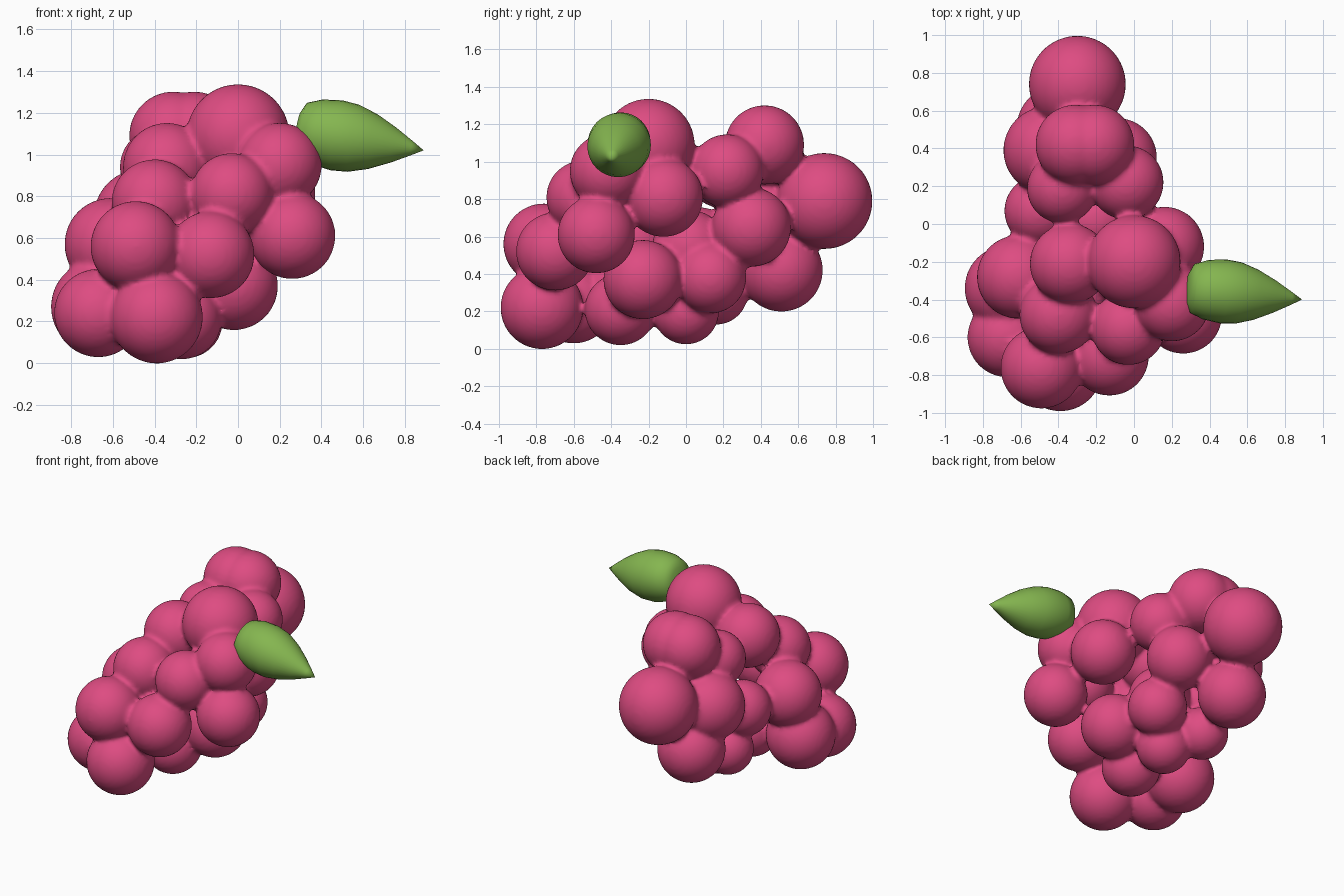
import bpy
import bmesh
import math
from mathutils import Matrix, Vector

default_cube = bpy.data.objects.get("Cube")
if default_cube:
    bpy.data.objects.remove(default_cube, do_unlink=True)


def make_material(name, colour):
    material = bpy.data.materials.new(name)
    material.use_nodes = True
    material.diffuse_color = colour
    shader = material.node_tree.nodes["Principled BSDF"]
    shader.inputs["Base Color"].default_value = colour
    shader.inputs["Roughness"].default_value = 0.6
    return material


def make_object(name, bm, material):
    for face in bm.faces:
        face.smooth = True
    mesh = bpy.data.meshes.new(name)
    bm.to_mesh(mesh)
    bm.free()
    mesh.materials.append(material)
    obj = bpy.data.objects.new(name, mesh)
    bpy.context.collection.objects.link(obj)
    return obj


pink = make_material("berry pink", (0.73, 0.072, 0.223, 1))
green = make_material("leaf green", (0.235, 0.468, 0.08, 1))

# Berries: x, y, z, radius
top_berries = [
    (0, -.2, 1.09, .245), (-.31, .42, 1.09, .21), (-.21, .42, 1.09, .21),
    (.2, -.42, .95, .2), (-.34, -.21, .94, .21), (-.04, .22, .95, .195),
    (-.38, .19, .94, .185),
]
middle_berries = [
    (-.3, .74, .79, .255), (-.03, -.55, .81, .195), (-.4, -.48, .77, .205),
    (.16, -.12, .81, .21), (-.46, .39, .7, .23), (-.09, .35, .65, .21),
    (.26, -.48, .61, .205), (-.49, -.76, .56, .215), (-.13, -.7, .52, .207),
    (-.61, -.28, .57, .22), (-.5, .07, .57, .185), (-.2, .02, .54, .2),
]
bottom_berries = [
    (-.39, -.77, .22, .22), (-.67, -.6, .24, .21), (-.67, -.34, .27, .225),
    (-.4, .51, .42, .22), (-.02, -.23, .37, .21), (-.09, .13, .38, .19),
    (-.25, 0, .2, .175), (-.44, .16, .3, .17), (-.27, -.35, .21, .19),
]

cluster = bmesh.new()
for x, y, z, radius in top_berries + middle_berries + bottom_berries:
    bmesh.ops.create_icosphere(cluster, subdivisions=4, radius=radius + 0.002,
                               matrix=Matrix.Translation((x, y, z)))
berry_cluster = make_object("berry_cluster", cluster, pink)

# Fuse the berries into one skin with softened creases
fuse = berry_cluster.modifiers.new("fuse", 'REMESH')
fuse.mode = 'VOXEL'
fuse.voxel_size = 0.016
fuse.use_smooth_shade = True
soften = berry_cluster.modifiers.new("soften", 'SMOOTH')
soften.factor = 0.5
soften.iterations = 5

# Leaf: a plump pointed teardrop turned around a slanted axis
base = Vector((.31, -.34, 1.12))
tip = Vector((.89, -.4, 1.02))
axis = tip - base
profile = [(-.05, 0), (-.04, .08), (0, .13), (.12, .158), (.28, .17), (.42, .163),
           (.58, .133), (.75, .085), (.9, .035), (1, 0)]
leaf_mesh = bmesh.new()
points = [leaf_mesh.verts.new((radius, 0, along * axis.length)) for along, radius in profile]
edges = [leaf_mesh.edges.new(pair) for pair in zip(points, points[1:])]
bmesh.ops.spin(leaf_mesh, geom=points + edges, cent=(0, 0, 0), axis=(0, 0, 1),
               angle=math.tau, steps=32)
bmesh.ops.remove_doubles(leaf_mesh, verts=leaf_mesh.verts, dist=0.0005)
bmesh.ops.recalc_face_normals(leaf_mesh, faces=leaf_mesh.faces)
turn = axis.to_track_quat('Z', 'Y').to_matrix().to_4x4()
bmesh.ops.transform(leaf_mesh, matrix=Matrix.Translation(base) @ turn, verts=leaf_mesh.verts)
leaf = make_object("leaf", leaf_mesh, green)
